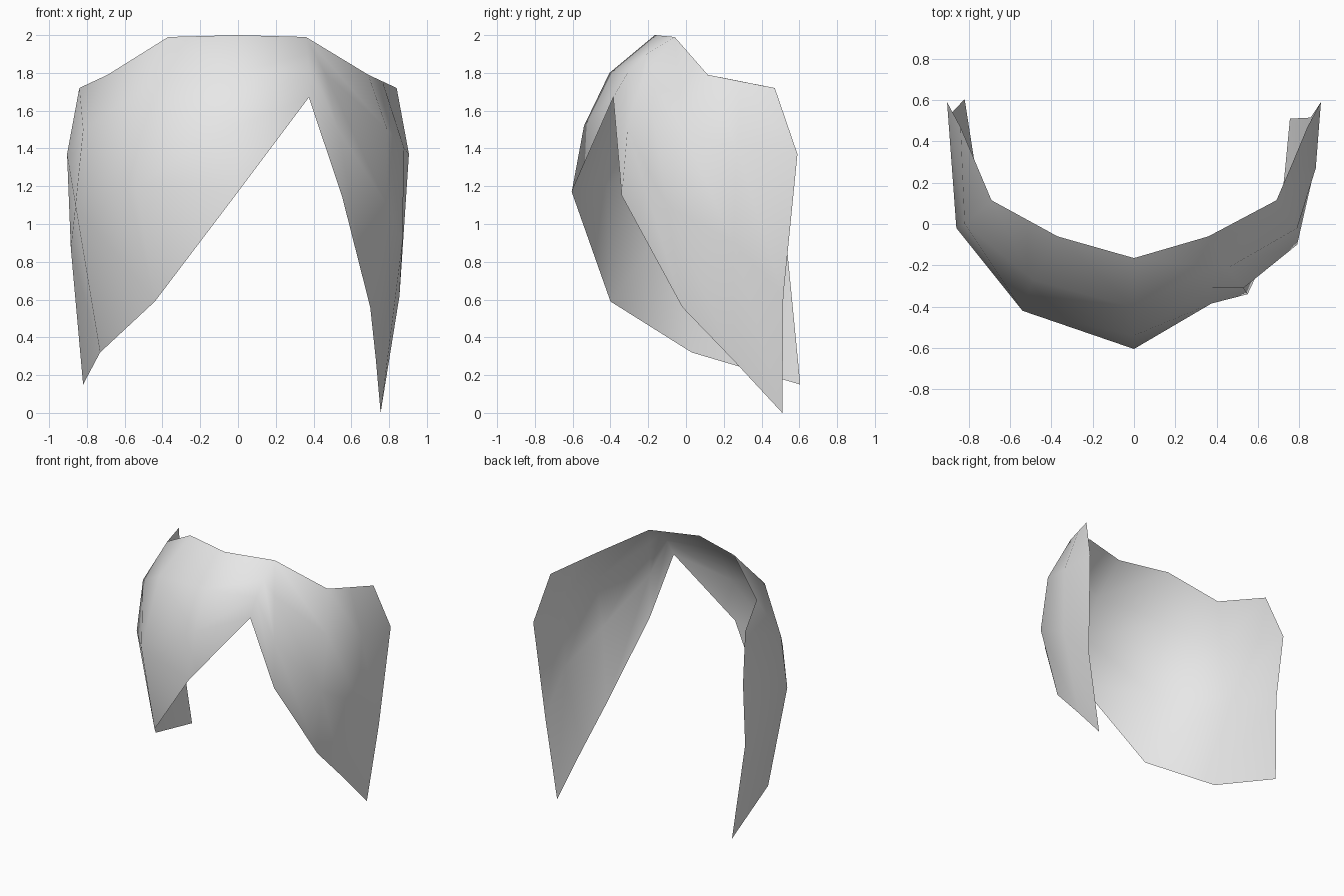
import bpy, bmesh

# Cross-section strips of the thin shell, left to right, each from top to bottom
left = [
    [(-.84, .47, 1.72), (-.905, .59, 1.37), (-.885, .535, .87), (-.82, .605, .15)],
    [(-.69, .115, 1.79), (-.82, 0, 1.5), (-.86, -.02, 1.1), (-.73, .03, .32)],
    [(-.37, -.06, 1.99), (-.49, -.27, 1.72), (-.54, -.42, 1.2), (-.44, -.40, .59)],
]
centre = [[(0, -.165, 2), (0, -.405, 1.8), (0, -.54, 1.52), (0, -.605, 1.17)]]
# The notch strip shares its top point with the next strip
right = [
    [(.36, -.06, 1.99), (.37, -.21, 1.9), (.375, -.31, 1.8), (.375, -.385, 1.67)],
    [(.36, -.06, 1.99), (.46, -.21, 1.8), (.53, -.31, 1.5), (.55, -.34, 1.15)],
    [(.69, .115, 1.79), (.79, -.02, 1.5), (.79, -.1, 1.1), (.70, -.02, .56)],
    [(.765, .29, 1.755), (.88, .27, 1.4), (.87, .25, .9), (.73, .25, .28)],
    [(.84, .47, 1.72), (.905, .59, 1.37), (.855, .515, .62), (.755, .51, 0)],
]

# Skin neighbouring strips with faces pointing outward
bm = bmesh.new()
strips = [[bm.verts.new(p) for p in s] for s in left + centre + right]
for a, b in zip(strips, strips[1:]):
    for r in range(3):
        bm.faces.new((a[r], a[r + 1], b[r + 1], b[r]))
bmesh.ops.remove_doubles(bm, verts=bm.verts, dist=.001)
for f in bm.faces:
    f.smooth = True

mesh = bpy.data.meshes.new("swept_fringe")
bm.to_mesh(mesh)
bm.free()

grey = bpy.data.materials.new("light grey")
grey.diffuse_color = (.8, .8, .8, 1)
mesh.materials.append(grey)

fringe = bpy.data.objects.new("swept_fringe", mesh)
bpy.context.collection.objects.link(fringe)
